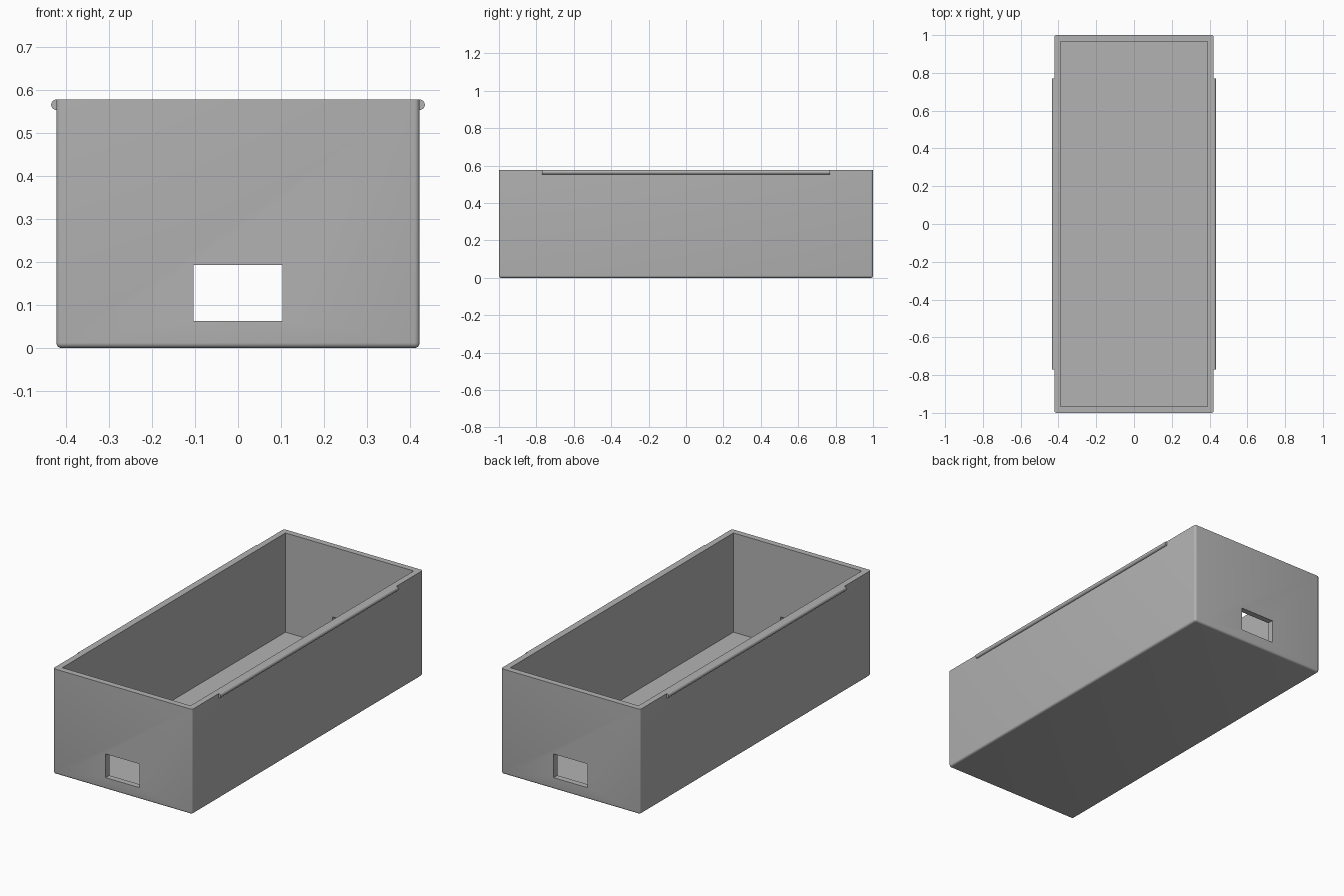
import bpy
import bmesh
import math
from mathutils import Matrix, Vector

cube = bpy.data.objects.get("Cube")
if cube:
    bpy.data.objects.remove(cube, do_unlink=True)

WIDTH, LENGTH, HEIGHT, WALL = 0.844, 2.0, 0.577, 0.033
ROUND = 0.012

grey = bpy.data.materials.new("plain grey")
grey.use_nodes = True
colour = (0.45, 0.45, 0.45, 1)
grey.diffuse_color = colour
grey.node_tree.nodes["Principled BSDF"].inputs["Base Color"].default_value = colour


def add_object(name, bm):
    mesh = bpy.data.meshes.new(name)
    bm.to_mesh(mesh)
    bm.free()
    mesh.materials.append(grey)
    obj = bpy.data.objects.new(name, mesh)
    bpy.context.collection.objects.link(obj)
    return obj


def block(size, centre):
    bm = bmesh.new()
    bmesh.ops.create_cube(bm, size=1, matrix=Matrix.Translation(centre) @ Matrix.Diagonal((*size, 1)))
    return bm


def smooth(obj):
    bpy.ops.object.select_all(action="DESELECT")
    obj.select_set(True)
    bpy.context.view_layer.objects.active = obj
    bpy.ops.object.shade_smooth_by_angle(angle=math.radians(35))


# Open tray with rounded bottom and upright edges
bm = block((WIDTH, LENGTH, HEIGHT), Vector((0, 0, HEIGHT / 2)))
outer = [e for e in bm.edges if min(v.co.z for v in e.verts) < 0.01]
bmesh.ops.bevel(bm, geom=outer, offset=ROUND, segments=5, profile=0.5, affect="EDGES")
tray = add_object("tray", bm)

# Cutters: the inner cavity and the window through both end walls
cutters = [
    ("cavity_cutter", (WIDTH - 2 * WALL, LENGTH - 2 * WALL, HEIGHT), (0, 0, WALL + HEIGHT / 2)),
    ("window_cutter", (0.206, LENGTH + 0.2, 0.13), (0, 0, 0.128)),
]
for name, size, centre in cutters:
    cutter = add_object(name, block(size, Vector(centre)))
    cutter.hide_render = True
    cut = tray.modifiers.new(name, "BOOLEAN")
    cut.operation = "DIFFERENCE"
    cut.solver = "EXACT"
    cut.object = cutter
    bpy.ops.object.select_all(action="DESELECT")
    tray.select_set(True)
    bpy.context.view_layer.objects.active = tray
    bpy.ops.object.modifier_apply(modifier=name)
    bpy.data.objects.remove(cutter, do_unlink=True)
smooth(tray)

# Half-round snap ridges along the long sides
for side, name in ((1, "left_ridge"), (-1, "right_ridge")):
    bm = bmesh.new()
    place = Matrix.Translation((side * WIDTH / 2, 0, HEIGHT - ROUND)) @ Matrix.Rotation(math.pi / 2, 4, "X")
    bmesh.ops.create_cone(bm, cap_ends=True, segments=32, radius1=ROUND, radius2=ROUND,
                          depth=1.54, matrix=place)
    smooth(add_object(name, bm))
